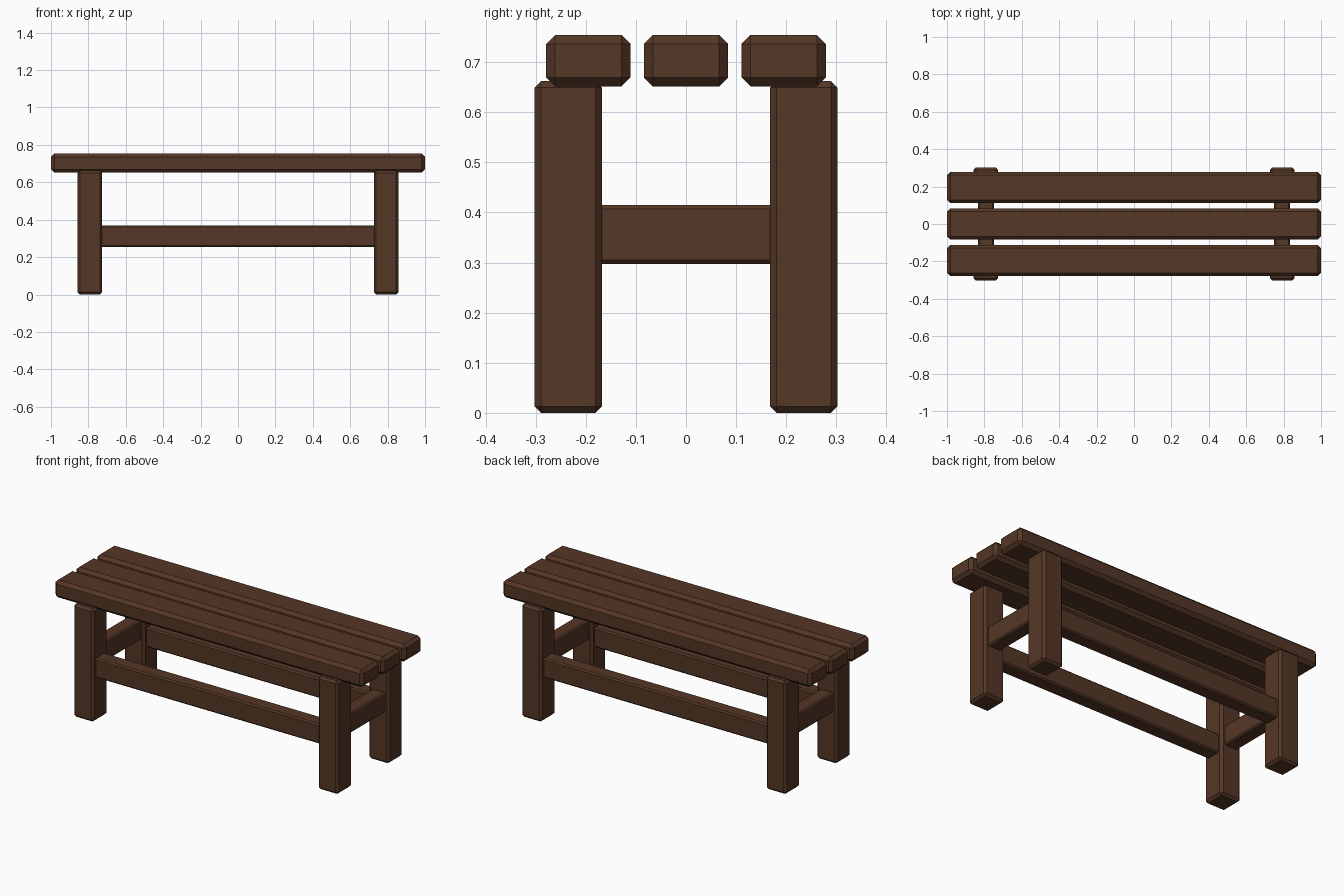
import bpy, bmesh

if "Cube" in bpy.data.objects:
    bpy.data.objects.remove(bpy.data.objects["Cube"])

wood = bpy.data.materials.new("dark brown wood")
wood.diffuse_color = (0.09, 0.038, 0.019, 1)
wood.use_nodes = True
wood.node_tree.nodes["Principled BSDF"].inputs["Base Color"].default_value = wood.diffuse_color


def beam(name, lo, hi, chamfer):
    """Box between two corners with chamfered edges."""
    bm = bmesh.new()
    bmesh.ops.create_cube(bm, size=1)
    for v in bm.verts:
        v.co = [(a + b) / 2 + c * (b - a) for a, b, c in zip(lo, hi, v.co)]
    bmesh.ops.bevel(bm, geom=bm.edges[:], offset=chamfer, offset_type='OFFSET',
                    segments=1, profile=0.5, affect='EDGES')
    me = bpy.data.meshes.new(name)
    bm.to_mesh(me)
    bm.free()
    me.materials.append(wood)
    ob = bpy.data.objects.new(name, me)
    bpy.context.collection.objects.link(ob)


def centred(name, centre, size, chamfer):
    beam(name, [c - s / 2 for c, s in zip(centre, size)],
         [c + s / 2 for c, s in zip(centre, size)], chamfer)


LEG_X, LEG_Y = 0.792, 0.235

# Seat planks
for label, y in (("front", -0.195), ("middle", 0), ("back", 0.195)):
    centred(f"{label}_seat_plank", (0, y, 0.703), (2, 0.168, 0.103), 0.018)

# Legs
for sx, side in ((-1, "left"), (1, "right")):
    for sy, end in ((-1, "front"), (1, "back")):
        centred(f"{end}_{side}_leg", (sx * LEG_X, sy * LEG_Y, 0.331),
                (0.132, 0.135, 0.662), 0.013)

# Long rails between the legs, front and back
for sy, end in ((-1, "front"), (1, "back")):
    centred(f"{end}_long_rail", (0, sy * LEG_Y, 0.311), (1.48, 0.086, 0.116), 0.008)

# Short cross rails, left and right
for sx, side in ((-1, "left"), (1, "right")):
    centred(f"{side}_cross_rail", (sx * LEG_X, 0, 0.356), (0.086, 0.36, 0.118), 0.008)
